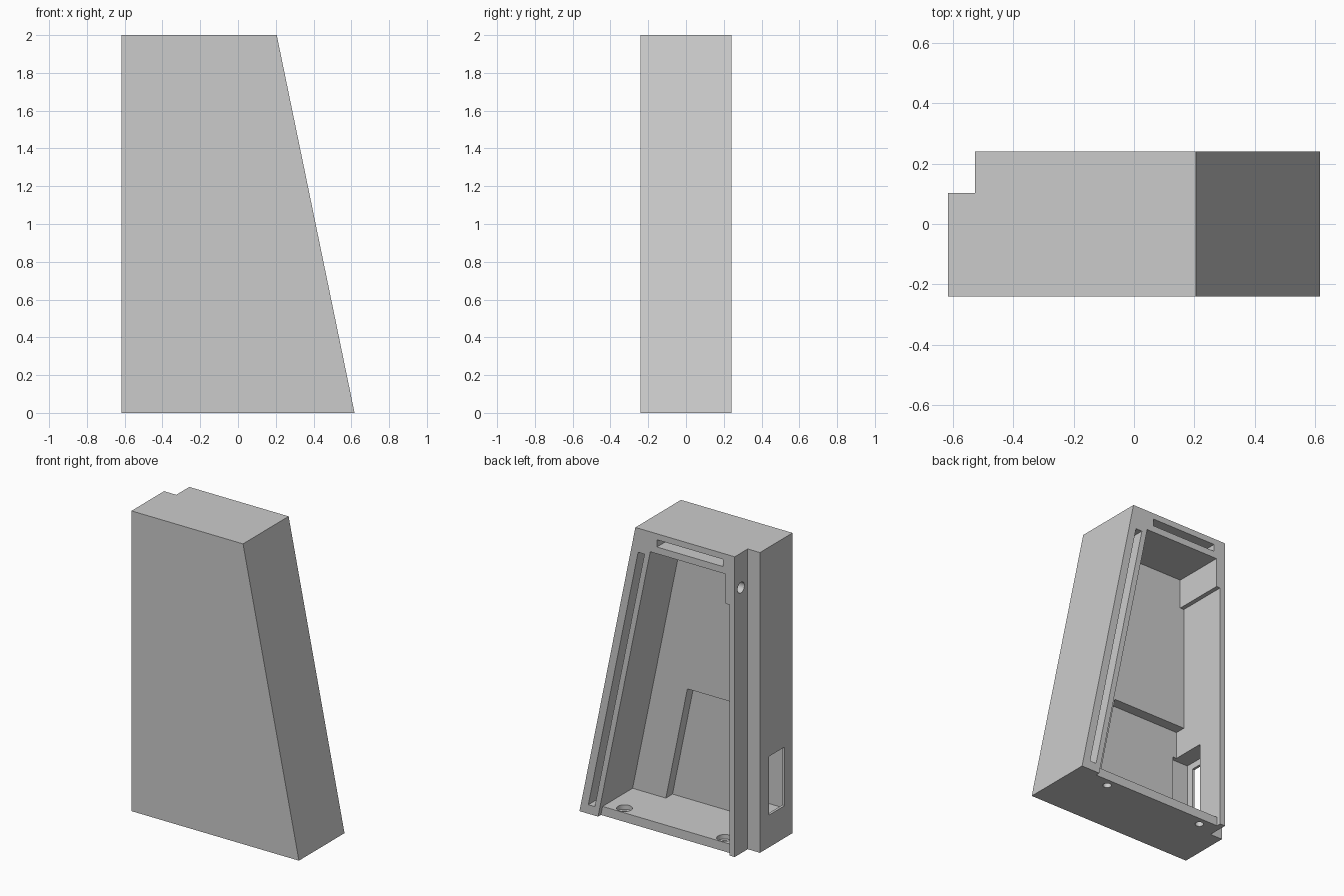
import bpy, bmesh
from math import radians
from mathutils import Matrix, Vector

if "Cube" in bpy.data.objects:
    bpy.data.objects.remove(bpy.data.objects["Cube"])

plastic = bpy.data.materials.new("light_grey_plastic")
plastic.use_nodes = True
grey = (0.6, 0.6, 0.6, 1)
plastic.diffuse_color = grey
plastic.node_tree.nodes["Principled BSDF"].inputs["Base Color"].default_value = grey

HALF_X, TOP_X, HEIGHT, BACK = 0.617, 0.205, 2.0, 0.24
SLOPE = (HALF_X - TOP_X) / HEIGHT
CAVITY_X, FLOOR_Z = -0.488, 0.06      # inner face of the straight wall, floor top
PANEL_Y, POCKET_Y = -0.106, -0.176    # depths of the inner front panel


def finish(bm, name):
    bmesh.ops.recalc_face_normals(bm, faces=bm.faces)
    mesh = bpy.data.meshes.new(name)
    bm.to_mesh(mesh)
    bm.free()
    mesh.materials.append(plastic)
    obj = bpy.data.objects.new(name, mesh)
    bpy.context.collection.objects.link(obj)
    return obj


def prism(name, profile, y0, y1):
    """Extrude an x-z profile from y0 to y1."""
    bm = bmesh.new()
    face = bm.faces.new([bm.verts.new((x, y0, z)) for x, z in profile])
    new = bmesh.ops.extrude_face_region(bm, geom=[face])["geom"]
    verts = [v for v in new if isinstance(v, bmesh.types.BMVert)]
    bmesh.ops.translate(bm, verts=verts, vec=(0, y1 - y0, 0))
    return finish(bm, name)


def box(name, x0, x1, y0, y1, z0, z1):
    return prism(name, [(x0, z0), (x1, z0), (x1, z1), (x0, z1)], y0, y1)


def cylinder(name, centre, radius, depth, axis="Z"):
    bm = bmesh.new()
    turn = Matrix.Rotation(radians(90), 4, "Y") if axis == "X" else Matrix()
    bmesh.ops.create_cone(bm, cap_ends=True, segments=32, radius1=radius,
                          radius2=radius, depth=depth,
                          matrix=Matrix.Translation(Vector(centre)) @ turn)
    return finish(bm, name)


def slant(z, inset):
    """Point on a line parallel to the sloping side."""
    return (HALF_X - SLOPE * z - inset, z)


def sloped(name, left, z0, z1, inset, y0, y1):
    return prism(name, [(left, z0), slant(z0, inset), slant(z1, inset), (left, z1)], y0, y1)


# Solid wedge-shaped housing
housing = sloped("housing", -HALF_X, 0, HEIGHT, 0, -BACK, BACK)

out = BACK + 0.1
cutters = [
    # Stepped back corner
    box("corner_notch", -0.8, -0.527, 0.103, out, -0.1, 2.1),
    # Main cavity, leaving a thicker block at the top of the straight wall
    prism("cavity", [(CAVITY_X, FLOOR_Z), slant(FLOOR_Z, 0.137), slant(1.867, 0.137),
                     (-0.459, 1.867), (-0.459, 1.67), (CAVITY_X, 1.67)], PANEL_Y, out),
    # Lowered rear edge of the floor
    sloped("floor_rebate", CAVITY_X, -0.1, 0.2, 0.137, BACK - 0.03, out),
    # Deeper pocket in the front panel
    sloped("panel_pocket", CAVITY_X, FLOOR_Z, 0.83, 0.382, POCKET_Y, 0.0),
    # Long slots in the rear rims
    box("top_slot", -0.44, 0.046, PANEL_Y, out, 1.912, 1.96),
    prism("side_slot", [slant(0.06, 0.1), slant(0.06, 0.053),
                        slant(1.84, 0.053), slant(1.84, 0.1)], PANEL_Y, out),
    # Side window with a wider recess behind it
    box("window_recess", -0.6, -0.458, -0.206, 0.05, 0.17, 0.648),
    box("window", -0.8, -0.55, -0.157, 0.01, 0.215, 0.605),
    # Blind hole in the stepped corner
    cylinder("corner_hole", (-0.53, 0.174, 1.77), 0.036, 0.1, "X"),
]
# Counterbored screw holes in the floor
for x in (0.345, -0.393):
    cutters.append(cylinder("screw_hole", (x, 0.155, 0), 0.026, 0.3))
    cutters.append(cylinder("screw_counterbore", (x, 0.155, 0.08), 0.048, 0.1))

# Cut everything out of the housing, then drop the cutters
for cutter in cutters:
    mod = housing.modifiers.new(cutter.name, "BOOLEAN")
    mod.operation, mod.solver, mod.object = "DIFFERENCE", "EXACT", cutter
    cutter.hide_render = True
bpy.context.view_layer.update()
result = bpy.data.meshes.new_from_object(
    housing.evaluated_get(bpy.context.evaluated_depsgraph_get()))
housing.modifiers.clear()
housing.data = result
for cutter in cutters:
    bpy.data.objects.remove(cutter)

bpy.ops.object.select_all(action="DESELECT")
housing.select_set(True)
bpy.context.view_layer.objects.active = housing
bpy.ops.object.shade_smooth_by_angle(angle=radians(30))
